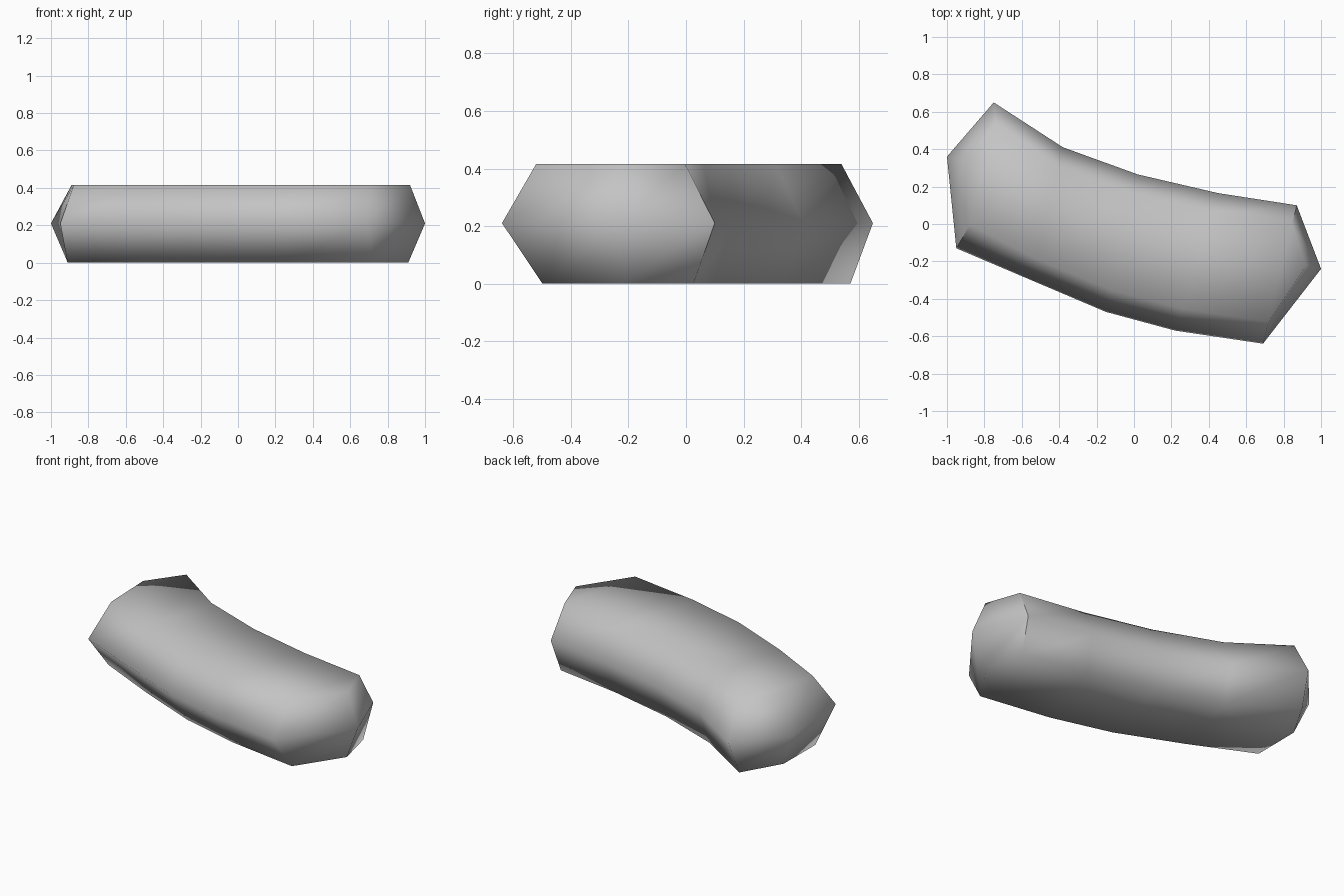
import bpy
import bmesh
from mathutils import Vector

cube = bpy.data.objects.get("Cube")
if cube:
    bpy.data.objects.remove(cube, do_unlink=True)

# Stone colour
stone = bpy.data.materials.new("stone grey")
stone.use_nodes = True
grey = (0.55, 0.55, 0.55, 1)
stone.diffuse_color = grey
stone.node_tree.nodes["Principled BSDF"].inputs["Base Color"].default_value = grey

# Widest outline as paired front and back points, plus the pointed ends
front = [(-0.95, -0.13), (-0.55, -0.30), (-0.15, -0.47), (0.22, -0.57), (0.69, -0.64)]
back = [(-0.75, 0.65), (-0.38, 0.41), (0.02, 0.265), (0.45, 0.165), (0.87, 0.10)]
left_tip, right_tip = (-1.0, 0.36), (1.0, -0.24)

# Each level: height, front inset, back inset, left tip inset, right tip inset
levels = [
    (0.0, 0.19, 0.10, 0.09, 0.09),
    (0.21, 0, 0, 0, 0),
    (0.415, 0.16, 0.14, 0.11, 0.08),
]

bm = bmesh.new()


def add_ring(z, front_in, back_in, left_in, right_in):
    """Ring order: front left to right, right tip, back right to left, left tip."""
    fronts, backs = [], []
    for f, b in zip(front, back):
        f, b = Vector(f), Vector(b)
        fronts.append(f.lerp(b, front_in))
        backs.append(b.lerp(f, back_in))
    if z > 0.3:
        for p in (fronts[0], backs[0]):
            p.x += 0.04
    right = Vector(right_tip) + Vector((-right_in, 0.02 if right_in else 0))
    left = Vector(left_tip) + Vector((left_in, -0.03 if left_in else 0))
    points = fronts + [right] + backs[::-1] + [left]
    return [bm.verts.new((p.x, p.y, z)) for p in points]


rings = [add_ring(*level) for level in levels]
count = len(rings[0])
n = len(front)

# Sloping walls between levels
for low, high in zip(rings, rings[1:]):
    for i in range(count):
        j = (i + 1) % count
        bm.faces.new((low[i], low[j], high[j], high[i]))

# Flat top and underside as strips, closed by a triangle at each end
for ring in (rings[0], rings[-1]):
    f, b = ring[:n], ring[n + 1:-1][::-1]
    for i in range(n - 1):
        bm.faces.new((f[i], f[i + 1], b[i + 1], b[i]))
    bm.faces.new((f[-1], ring[n], b[-1]))
    bm.faces.new((f[0], b[0], ring[-1]))
bmesh.ops.recalc_face_normals(bm, faces=bm.faces[:])

# Smooth surface with one hard upright seam at each end
for face in bm.faces:
    face.smooth = True
for low, high in zip(rings, rings[1:]):
    for corner in (0, n + 1):
        bm.edges.get((low[corner], high[corner])).smooth = False

mesh = bpy.data.meshes.new("stone_slab")
bm.to_mesh(mesh)
bm.free()
mesh.materials.append(stone)
slab = bpy.data.objects.new("stone_slab", mesh)
bpy.context.collection.objects.link(slab)
